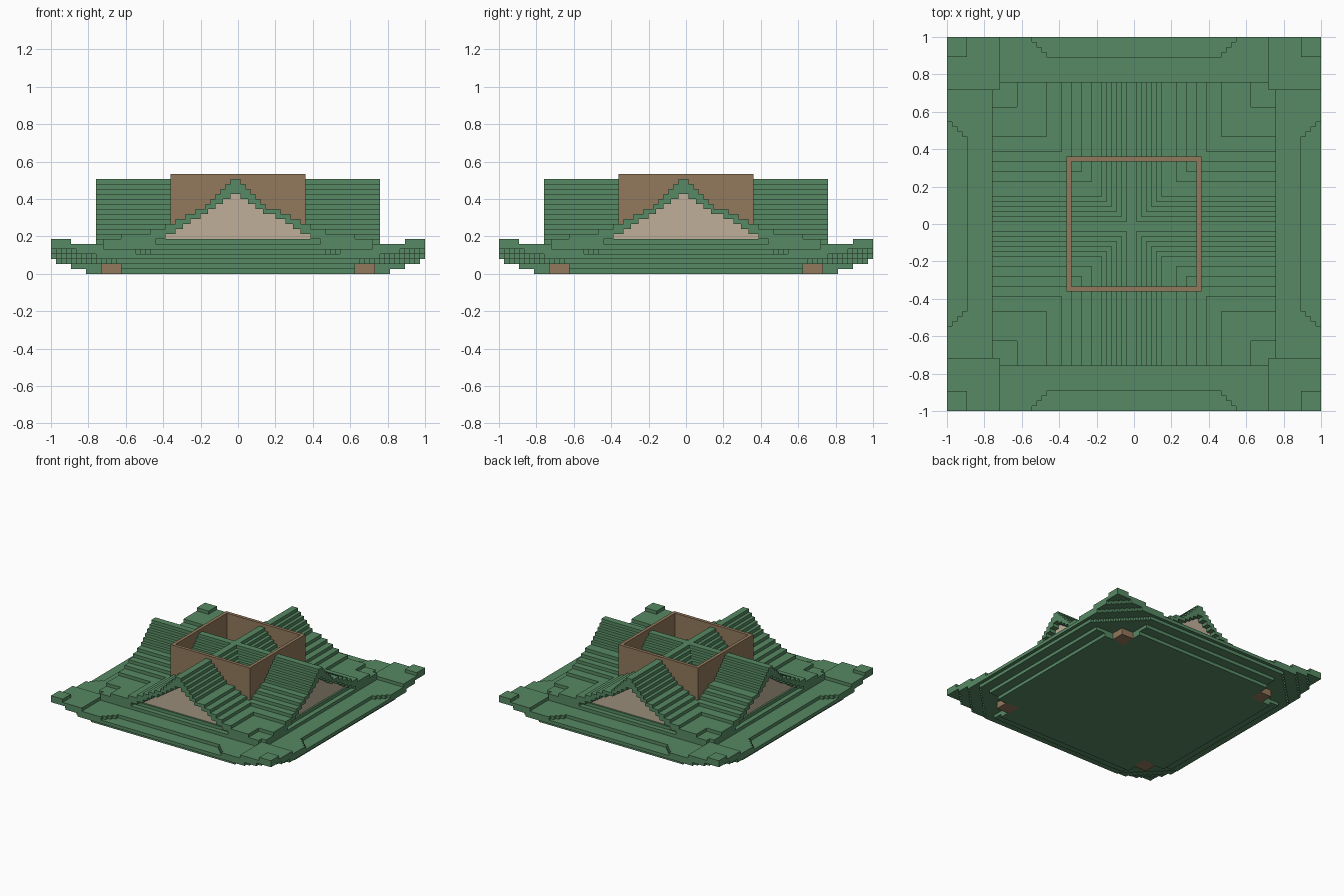
import bpy
import bmesh
from mathutils import Matrix

U = 2 / 75  # one building block

cube = bpy.data.objects.get("Cube")
if cube:
    bpy.data.objects.remove(cube, do_unlink=True)


def material(name, rgb):
    m = bpy.data.materials.new(name)
    m.use_nodes = True
    m.diffuse_color = (*rgb, 1)
    m.node_tree.nodes["Principled BSDF"].inputs["Base Color"].default_value = (*rgb, 1)
    return m


GREEN = material("roof green", (0.095, 0.25, 0.125))
BROWN = material("timber brown", (0.29, 0.19, 0.107))
TAN = material("gable tan", (0.52, 0.43, 0.32))


def make(name, bm, mat):
    bmesh.ops.recalc_face_normals(bm, faces=bm.faces)
    bm.transform(Matrix.Scale(U, 4))
    mesh = bpy.data.meshes.new(name)
    bm.to_mesh(mesh)
    bm.free()
    mesh.materials.append(mat)
    obj = bpy.data.objects.new(name, mesh)
    bpy.context.collection.objects.link(obj)
    return obj


def prism(name, points, depth, mat):
    """Extrude a closed 3D outline along the depth vector."""
    bm = bmesh.new()
    face = bm.faces.new([bm.verts.new(p) for p in points])
    out = bmesh.ops.extrude_face_region(bm, geom=[face])
    verts = [g for g in out["geom"] if isinstance(g, bmesh.types.BMVert)]
    bmesh.ops.translate(bm, verts=verts, vec=depth)
    return make(name, bm, mat)


def box(name, x, y, z, mat):
    pts = [(x[0], y[0], z[0]), (x[1], y[0], z[0]), (x[1], y[1], z[0]), (x[0], y[1], z[0])]
    return prism(name, pts, (0, 0, z[1] - z[0]), mat)


def layer(name, z, a, reach, step=1, dip=False):
    """One course of the eaves: a square with stepped corners, optionally dipped mid-edges."""
    quad = []
    if dip:
        for i in range(4):
            quad += [(a - 4 + i, 17.5 + i), (a - 3 + i, 17.5 + i)]
    n = round((a - reach) / step)
    for i in range(n + 1):
        quad.append((a - i * step, reach + i * step))
        if i < n:
            quad.append((a - (i + 1) * step, reach + i * step))
    if dip:
        quad += [(y, x) for x, y in reversed(quad[:8])]
    pts = []
    for c, s in ((1, 0), (0, 1), (-1, 0), (0, -1)):
        pts += [(c * x - s * y, s * x + c * y, z) for x, y in quad]
    prism(name, pts, (0, 0, 1), GREEN)


# Eaves, flaring outwards and lifting at the corners
layer("eaves_base", 0, 30.5, 23.5, step=7)
layer("eaves_course_1", 1, 33.5, 23.5, step=10)
layer("eaves_course_2", 2, 36.5, 24.5)
layer("eaves_course_3", 3, 37.5, 28.5)
layer("eaves_course_4", 4, 37.5, 32.5, dip=True)
box("roof_plinth", (-28.5, 28.5), (-28.5, 28.5), (5, 6), GREEN)

# Corner posts and upturned corner tiles
for sx, sy, tag in ((1, 1, "back_left"), (-1, 1, "back_right"), (1, -1, "front_left"), (-1, -1, "front_right")):
    def corner(name, lo, hi, z, mat):
        box(f"{name}_{tag}", sorted((sx * lo, sx * hi)), sorted((sy * lo, sy * hi)), z, mat)
    corner("corner_post", 23, 27.5, (0, 2), BROWN)
    corner("corner_tile", 27, 37.5, (5, 6), GREEN)
    corner("corner_tip", 33.5, 37.5, (6, 7), GREEN)

# Half widths of the stepped roof and of the gable wall, from the lowest course up
ROOF = [27, 23.5, 17.5, 14.5, 12.5, 10.5, 8.5, 6, 5, 4, 3, 2, 1]
WALL = [16.5, 14.5, 12.5, 11, 9.5, 7.5, 5.5, 4, 2.5, 1]


def ridge(w):
    return -0.5 if w <= 6 else 0  # the upper courses sit half a block off centre


def stairs(widths, z0):
    """Open stepped outline running from the left foot over the ridge to the right foot."""
    left, right = [], []
    for i, w in enumerate(widths):
        c = ridge(w)
        left += [(c - w, z0 + i), (c - w, z0 + i + 1)]
        right += [(c + w, z0 + i), (c + w, z0 + i + 1)]
    return left + right[::-1]


shell = stairs(ROOF, 6) + stairs(WALL, 6)[::-1]
wall = stairs(WALL, 6)

# Two crossing gable roofs with recessed end walls
for tag, axis in (("front_back", 1), ("left_right", 0)):
    def placed(profile, half):
        return [(p, -half, q) if axis else (-half, p, q) for p, q in profile]
    def along(half):
        return (0, 2 * half, 0) if axis else (2 * half, 0, 0)
    prism(f"gable_roof_{tag}", placed(shell, 28.5), along(28.5), GREEN)
    prism(f"gable_wall_{tag}", placed(wall, 26.5), along(26.5), TAN)

# Open timber frame around the crossing
for s, side in ((-1, "front"), (1, "back")):
    box(f"frame_{side}", (-13.5, 13.5), sorted((s * 12.5, s * 13.5)), (6, 20), BROWN)
for s, side in ((-1, "right"), (1, "left")):
    box(f"frame_{side}", sorted((s * 12.5, s * 13.5)), (-12.5, 12.5), (6, 20), BROWN)
